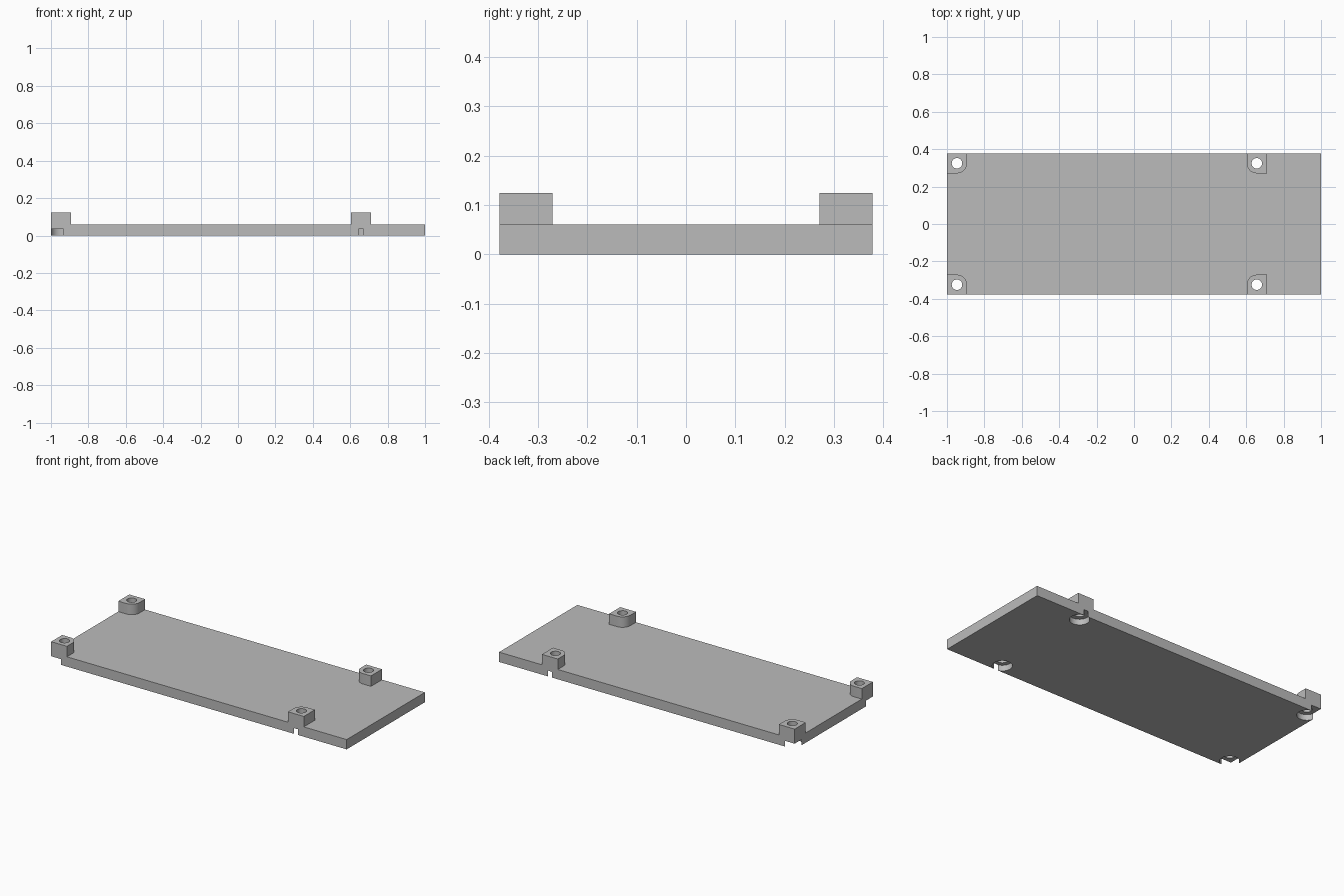
import bpy
import bmesh
from math import cos, sin, pi

cube = bpy.data.objects.get("Cube")
if cube:
    bpy.data.objects.remove(cube, do_unlink=True)

HALF_Y, PLATE_TOP, POST_TOP = 0.378, 0.06, 0.124
POST_R, HOLE_R, BORE_R, BORE_TOP = 0.0535, 0.028, 0.0552, 0.035
HOLE_Y = HALF_Y - POST_R

grey = bpy.data.materials.new("plain grey")
grey.use_nodes = True
colour = (0.5, 0.5, 0.5, 1)
grey.diffuse_color = colour
grey.node_tree.nodes["Principled BSDF"].inputs["Base Color"].default_value = colour


def prism(name, outline, z0, z1):
    """Extrude a flat outline between two heights."""
    bm = bmesh.new()
    face = bm.faces.new([bm.verts.new((x, y, z0)) for x, y in outline])
    up = bmesh.ops.extrude_face_region(bm, geom=[face])["geom"]
    verts = [v for v in up if isinstance(v, bmesh.types.BMVert)]
    bmesh.ops.translate(bm, verts=verts, vec=(0, 0, z1 - z0))
    bmesh.ops.recalc_face_normals(bm, faces=bm.faces)
    mesh = bpy.data.meshes.new(name)
    bm.to_mesh(mesh)
    bm.free()
    mesh.materials.append(grey)
    obj = bpy.data.objects.new(name, mesh)
    bpy.context.collection.objects.link(obj)
    return obj


def arc(cx, cy, r, sweep, steps, sx=1, sy=1):
    return [(cx + sx * r * cos(sweep * i / steps), cy + sy * r * sin(sweep * i / steps))
            for i in range(steps + 1)]


def circle(cx, cy, r):
    return arc(cx, cy, r, 2 * pi, 48)[:-1]


def combine(target, tool, operation):
    """Apply a boolean and discard the tool."""
    mod = target.modifiers.new(operation, "BOOLEAN")
    mod.operation, mod.solver, mod.object = operation, "EXACT", tool
    bpy.context.view_layer.objects.active = target
    bpy.ops.object.modifier_apply(modifier=mod.name)
    bpy.data.objects.remove(tool, do_unlink=True)


def box(x0, x1, y0, y1):
    return [(x0, y0), (x1, y0), (x1, y1), (x0, y1)]


plate = prism("mounting_plate", box(-1, 1, -HALF_Y, HALF_Y), 0, PLATE_TOP)

# Posts: square with the inward corner rounded
spots = [(x, inward, side) for x, inward in ((-1 + POST_R, 1), (0.6565, -1)) for side in (-1, 1)]
for x, inward, side in spots:
    y = side * HOLE_Y
    outer_x, outer_y = x - inward * POST_R, side * HALF_Y
    outline = arc(x, y, POST_R, pi / 2, 12, inward, -side)
    outline += [(outer_x, y - side * POST_R), (outer_x, outer_y), (x + inward * POST_R, outer_y)]
    combine(plate, prism("post", outline, 0, POST_TOP), "UNION")

# Screw holes and the wider recesses beneath them
for x, inward, side in spots:
    y = side * HOLE_Y
    combine(plate, prism("screw_hole", circle(x, y, HOLE_R), -0.1, 0.2), "DIFFERENCE")
    combine(plate, prism("recess", circle(x, y, BORE_R), -0.1, BORE_TOP), "DIFFERENCE")
    if x < 0:  # the recess breaks out through the plate corner
        corner = box(-1.1, x, *sorted((y, side * 0.5)))
        combine(plate, prism("corner_recess", corner, -0.1, BORE_TOP), "DIFFERENCE")

bpy.ops.object.select_all(action="DESELECT")
plate.select_set(True)
bpy.context.view_layer.objects.active = plate
bpy.ops.object.shade_smooth_by_angle(angle=pi / 6)
